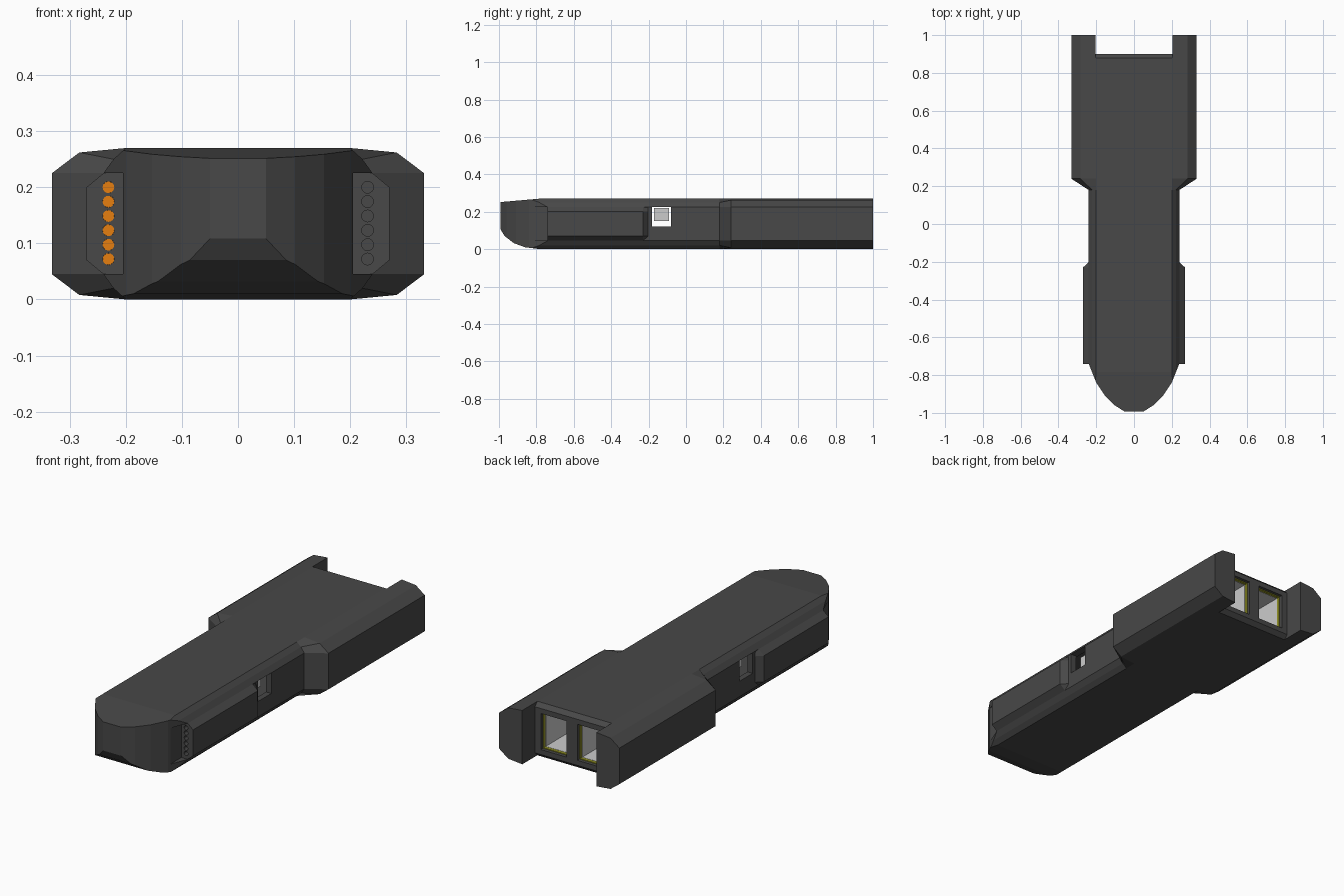
import bpy, bmesh, math
from mathutils import Vector

if "Cube" in bpy.data.objects:
    bpy.data.objects.remove(bpy.data.objects["Cube"])


def material(name, rgb):
    m = bpy.data.materials.new(name)
    m.diffuse_color = (*rgb, 1)
    m.use_nodes = True
    m.node_tree.nodes["Principled BSDF"].inputs["Base Color"].default_value = m.diffuse_color
    return m


DARK = material("dark_plastic", (0.065, 0.065, 0.065))
ORANGE = material("orange", (0.79, 0.21, 0.005))
OLIVE = material("olive", (0.3, 0.3, 0.02))


def loft(name, rings, mat=None):
    """Skin a list of equal-length closed rings of 3D points and cap the ends."""
    bm = bmesh.new()
    vs = [[bm.verts.new(p) for p in r] for r in rings]
    n = len(vs[0])
    for a, b in zip(vs, vs[1:]):
        for i in range(n):
            bm.faces.new((a[i], a[(i + 1) % n], b[(i + 1) % n], b[i]))
    bm.faces.new(vs[0])
    bm.faces.new(vs[-1])
    bmesh.ops.recalc_face_normals(bm, faces=bm.faces)
    me = bpy.data.meshes.new(name)
    bm.to_mesh(me)
    bm.free()
    ob = bpy.data.objects.new(name, me)
    bpy.context.collection.objects.link(ob)
    if mat:
        me.materials.append(mat)
    return ob


def prism(name, pts, axis, lo, hi, mat=None):
    """Extrude a 2D outline along x, y or z."""
    put = {"x": lambda u, v, w: (w, u, v), "y": lambda u, v, w: (u, w, v),
           "z": lambda u, v, w: (u, v, w)}[axis]
    return loft(name, [[put(u, v, w) for u, v in pts] for w in (lo, hi)], mat)


def box(name, x, y, z, mat=None):
    return prism(name, [(x[0], y[0]), (x[1], y[0]), (x[1], y[1]), (x[0], y[1])], "z", *z, mat)


def disc(name, x, z, r, y0, y1, mat=None):
    pts = [(x + r * math.cos(i * math.tau / 16), z + r * math.sin(i * math.tau / 16)) for i in range(16)]
    return prism(name, pts, "y", y0, y1, mat)


def combine(ob, tool, op):
    """Apply a boolean and remove the tool."""
    tool.hide_render = True
    mod = ob.modifiers.new("bool", "BOOLEAN")
    mod.object, mod.operation, mod.solver = tool, op, "EXACT"
    bpy.context.view_layer.objects.active = ob
    bpy.ops.object.modifier_apply(modifier=mod.name)
    bpy.data.objects.remove(tool)


# Cross-sections of the slim grip and the wide rear
SLIM = [(0.2, 0), (0.222, 0.02), (0.24, 0.045)]
WIDE = [(0.2, 0), (0.283, 0.008), (0.332, 0.045)]


def section(half, y, s=1.0):
    right = half + [(x, 0.27 - z) for x, z in reversed(half)]
    ring = right + [(-x, z) for x, z in reversed(right)]
    return [(x * s, y, 0.135 + (z - 0.135) * s) for x, z in ring]


# Main housing
body = loft("housing", [section(SLIM, -1.05), section(SLIM, 0.18),
                        section(WIDE, 0.24), section(WIDE, 1.0)], DARK)

# Rounded nose in plan and in side view
nose = [(0.6, 1.2), (0.6, -0.74), (0.24, -0.74), (0.2, -0.84), (0.153, -0.91), (0.102, -0.96), (0.05, -0.993)]
nose += [(-x, y) for x, y in reversed(nose)]
combine(body, prism("nose_plan", nose, "z", -0.2, 0.5), "INTERSECT")
side = [(-1, 0.12), (-1, 0.251), (-0.68, 0.279), (1.2, 0.42), (1.2, -0.2), (-0.7, -0.01),
        (-0.86, 0.01), (-0.92, 0.032), (-0.97, 0.07)]
combine(body, prism("nose_side", side, "x", -0.7, 0.7), "INTERSECT")

# Recesses in front of the contacts, then raised side grips
for s in (1, -1):
    xs = sorted((s * 0.205, s * 0.4))
    combine(body, box("contact_recess", xs, (-0.9, -0.735), (0.045, 0.225)), "DIFFERENCE")
for s in (1, -1):
    def grip(y, xm, xo):
        return [(s * x, y, z) for x, z in ((0.19, 0.045), (xm, 0.045), (xo, 0.07),
                                           (xo, 0.2), (xm, 0.225), (0.19, 0.225))]
    combine(body, loft("side_grip", [grip(-0.74, 0.24, 0.27), grip(-0.23, 0.24, 0.27),
                                     grip(-0.2, 0.235, 0.238)]), "UNION")

# Hollow interior
combine(body, loft("interior", [section(SLIM, -0.70, 0.88), section(SLIM, 0.18, 0.88),
                                section(WIDE, 0.24, 0.88), section(WIDE, 0.86, 0.88)]), "DIFFERENCE")

# Rear notch with bevelled lips
notch = [(1.2, -0.2), (1.2, 0.5), (0.88, 0.5), (0.88, 0.27), (0.9, 0.25), (0.9, 0.02), (0.88, 0), (0.88, -0.2)]
combine(body, prism("rear_notch", notch, "x", -0.205, 0.205), "DIFFERENCE")

# Two rear port openings and the side openings
for s in (1, -1):
    xs = sorted((s * 0.03, s * 0.172))
    combine(body, box("port_opening", xs, (0.8, 1.0), (0.045, 0.225)), "DIFFERENCE")
combine(body, box("side_opening", (-0.5, 0.5), (-0.183, -0.08), (0.122, 0.225)), "DIFFERENCE")

# Contact holes; the left row is filled with orange pins
for s in (1, -1):
    for i in range(6):
        z = 0.072 + i * 0.0256
        combine(body, disc("contact_hole", s * 0.231, z, 0.0105, -0.8, -0.66), "DIFFERENCE")
        if s < 0:
            disc("contact_pin", s * 0.231, z, 0.0104, -0.738, -0.665, ORANGE)

# Jacks behind the rear ports, with olive rims
for s in (1, -1):
    def tube(name, y0, y1, t, mat, gap=0.0):
        xs = sorted((s * (0.031 + gap), s * (0.171 - gap)))
        zs = (0.046 + gap, 0.224 - gap)
        ob = box(name, xs, (y0, y1), zs, mat)
        combine(ob, box("bore", (xs[0] + t, xs[1] - t), (y0 + t, 1.0), (zs[0] + t, zs[1] - t)), "DIFFERENCE")
        return ob
    tube("jack", 0.5, 0.868, 0.004, None)
    rim = tube("jack_rim", 0.87, 0.885, 0.004, OLIVE)
    combine(rim, box("rim_bore", sorted((s * 0.035, s * 0.167)), (0.8, 1.0), (0.05, 0.22)), "DIFFERENCE")

# Connector blocks inside the side openings
for s in (1, -1):
    box("side_connector", sorted((s * 0.12, s * 0.19)), (-0.172, -0.09), (0.15, 0.22))
